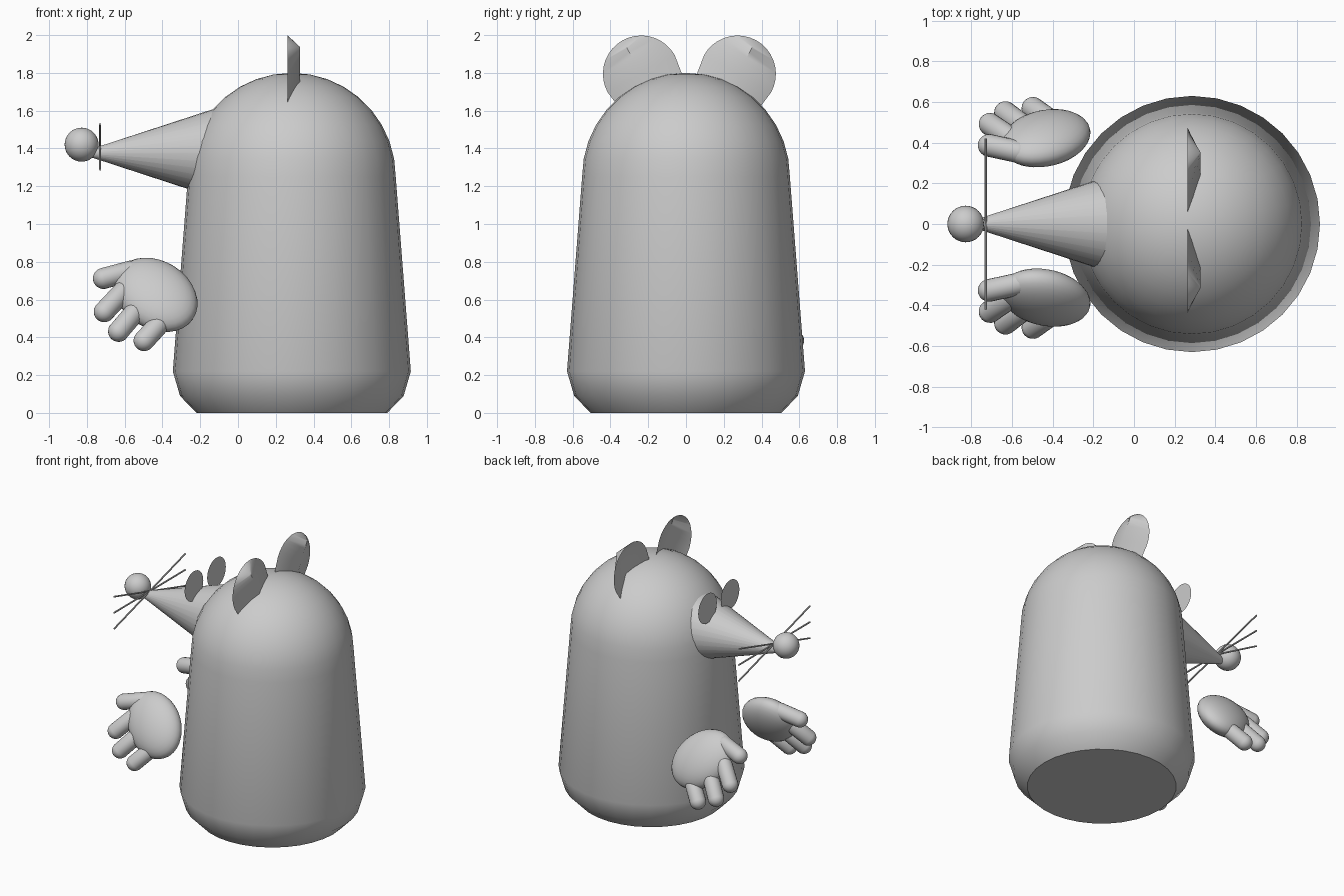
import bpy, bmesh, math
from mathutils import Vector, Matrix

if "Cube" in bpy.data.objects:
    bpy.data.objects.remove(bpy.data.objects["Cube"])

grey = bpy.data.materials.new("soft_grey")
grey.diffuse_color = (0.6, 0.6, 0.6, 1)
grey.use_nodes = True
grey.node_tree.nodes["Principled BSDF"].inputs["Base Color"].default_value = grey.diffuse_color


def finish(bm, name, angle=40, recalc=True):
    if recalc:
        bmesh.ops.recalc_face_normals(bm, faces=bm.faces)
    me = bpy.data.meshes.new(name)
    bm.to_mesh(me)
    bm.free()
    me.materials.append(grey)
    me.shade_smooth()
    me.set_sharp_from_angle(angle=math.radians(angle))
    ob = bpy.data.objects.new(name, me)
    bpy.context.collection.objects.link(ob)
    return ob


def lathe(name, profile, centre, segs=32, angle=40):
    """Revolve (radius, z) points about a vertical axis."""
    bm = bmesh.new()
    vs = [bm.verts.new((r, 0, z)) for r, z in profile]
    es = [bm.edges.new(p) for p in zip(vs, vs[1:])]
    bmesh.ops.spin(bm, geom=vs + es, cent=(0, 0, 0), axis=(0, 0, 1),
                   angle=math.tau, steps=segs, use_duplicate=False)
    bmesh.ops.remove_doubles(bm, verts=bm.verts, dist=1e-4)
    bmesh.ops.translate(bm, verts=bm.verts, vec=centre)
    return finish(bm, name, angle)


def ellipsoid(name, matrix):
    bm = bmesh.new()
    bmesh.ops.create_uvsphere(bm, u_segments=32, v_segments=16, radius=1, matrix=matrix)
    return finish(bm, name)


def rod(name, a, b, r, r2=None, segs=8):
    a, b = Vector(a), Vector(b)
    rot = (b - a).to_track_quat('Z', 'Y').to_matrix().to_4x4()
    bm = bmesh.new()
    bmesh.ops.create_cone(bm, cap_ends=True, segments=segs, radius1=r,
                          radius2=r if r2 is None else r2, depth=(b - a).length,
                          matrix=Matrix.Translation((a + b) / 2) @ rot)
    return finish(bm, name)


def capsule(name, a, b, r):
    """Sphere stretched from a to b."""
    a, b = Vector(a), Vector(b)
    rot = (b - a).to_track_quat('Z', 'Y').to_matrix().to_4x4()
    bm = bmesh.new()
    bmesh.ops.create_uvsphere(bm, u_segments=20, v_segments=13, radius=r)
    for v in bm.verts:
        if v.co.z > 0:
            v.co.z += (b - a).length
    bmesh.ops.transform(bm, verts=bm.verts, matrix=Matrix.Translation(a) @ rot)
    return finish(bm, name)


# Body: flat base, rounded foot, tapering side, domed head
dome = [(0.55 * math.cos(math.radians(t)), 1.25 + 0.55 * math.sin(math.radians(t)))
        for t in range(0, 90, 10)]
lathe("body", [(0, 0), (0.505, 0), (0.592, 0.09), (0.63, 0.22)] + dome + [(0, 1.8)],
      (0.285, 0, 0))

# Snout and nose
rod("snout", (0, 0, 1.375), (-0.82, 0, 1.375), 0.276, 0.008, 32)
ellipsoid("nose", Matrix.Translation((-0.828, 0, 1.42)) @ Matrix.Scale(0.09, 4))

# Whiskers: three thin rods crossing behind the nose
for i, dz in enumerate((-0.12, 0, 0.12)):
    rod(f"whisker_{i}", (-0.73, -0.42, 1.408 - dz), (-0.73, 0.42, 1.408 + dz), 0.006)

for side, s in (("left", 1), ("right", -1)):
    # Eyes: flat discs standing on the snout
    bm = bmesh.new()
    bmesh.ops.create_circle(bm, cap_ends=True, segments=32, radius=0.11,
                            matrix=Matrix.Translation((-0.285, 0.02 + s * 0.133, 1.61))
                            @ Matrix.Rotation(-math.pi / 2, 4, 'Y'))
    finish(bm, f"{side}_eye", recalc=False)

    # Ears: thin rounded sheets with a crease along the tilted axis
    tilt = math.radians(29)
    outline = [(0.203 * math.cos(math.radians(t)), 0.203 * math.sin(math.radians(t)))
               for t in range(0, 181, 10)]
    outline = [(0.175, -0.2)] + outline + [(-0.175, -0.2)]

    def ear_point(x, w, h):
        y = w * math.cos(tilt) + h * math.sin(tilt)
        z = -w * math.sin(tilt) + h * math.cos(tilt)
        return (x, 0.018 + s * (0.255 + y), 1.795 + z)

    bm = bmesh.new()
    rim = [bm.verts.new(ear_point(0.263, w, h)) for w, h in outline]
    crease = [bm.verts.new(ear_point(0.327, 0, min(h, 0.164))) for w, h in outline]
    for i in range(len(rim) - 1):
        bm.faces.new((rim[i], rim[i + 1], crease[i + 1], crease[i]))
    bmesh.ops.remove_doubles(bm, verts=bm.verts, dist=1e-4)
    finish(bm, f"{side}_ear")

    # Hands: flattened palm with four rounded fingers lying in its tilted plane
    def place(x, y, z):
        return Vector((x, 0.03 + s * (y - 0.03), z))

    def in_plane(x, z):
        dx, dz = x + 0.435, z - 0.62
        return place(x, 0.425 + (-0.05 * dx - 0.51 * dz) / 0.86, z)

    across = Vector((0.707, s * 0.361, -0.608))
    along = Vector((-0.707, s * 0.361, -0.608))
    normal = across.cross(along).normalized()
    m = Matrix((across * 0.247, along * 0.192, normal * 0.103)).transposed().to_4x4()
    m.translation = place(-0.435, 0.422, 0.625)
    ellipsoid(f"{side}_palm", m)
    fingers = [((-0.57, 0.75), (-0.712, 0.712)), ((-0.61, 0.64), (-0.708, 0.536)),
               ((-0.54, 0.54), (-0.632, 0.432)), ((-0.40, 0.49), (-0.497, 0.383))]
    for i, (root, tip) in enumerate(fingers):
        capsule(f"{side}_finger_{i}", in_plane(*root), in_plane(*tip), 0.056)
